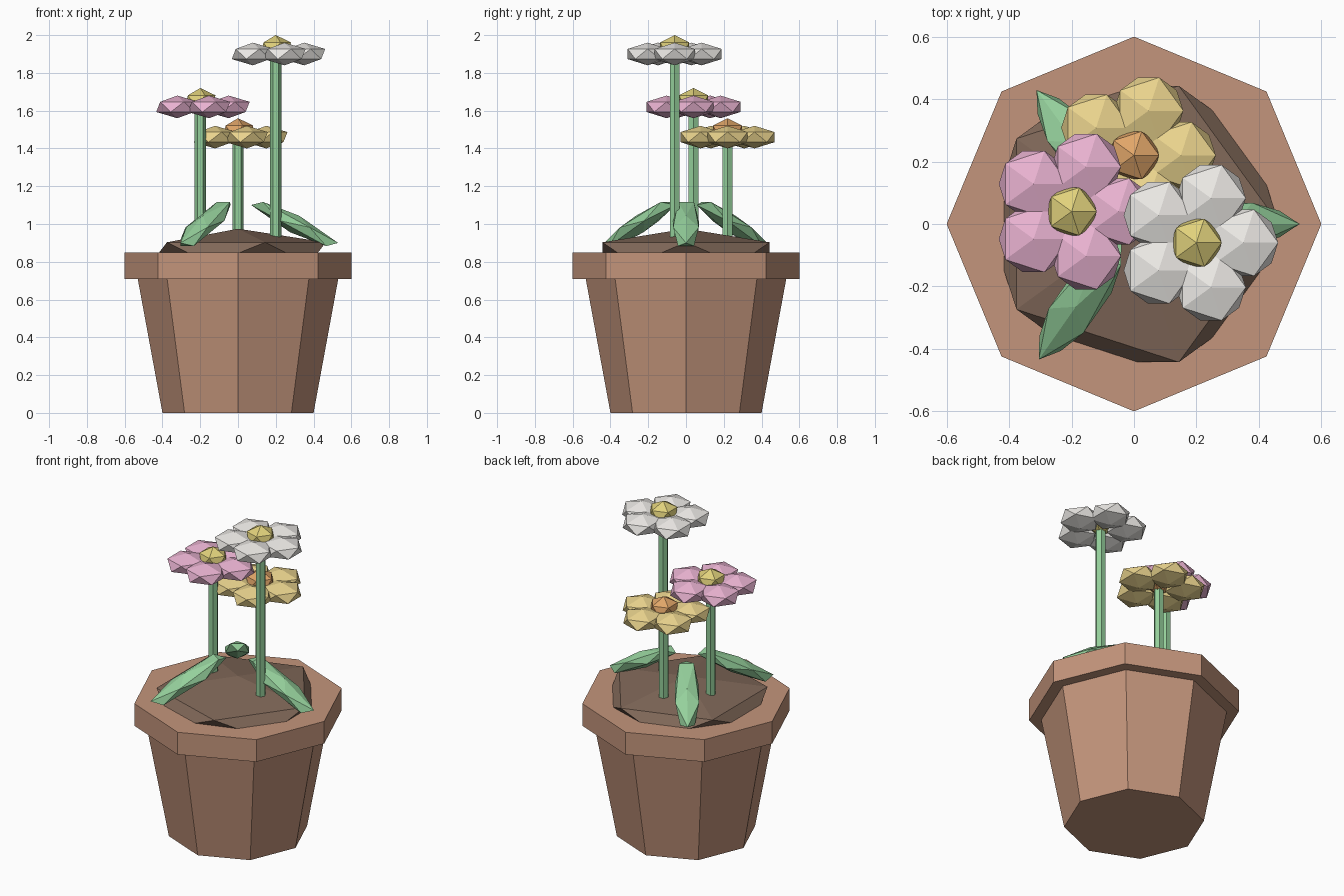
import bpy, math
from mathutils import Matrix, Vector

if "Cube" in bpy.data.objects:
    bpy.data.objects.remove(bpy.data.objects["Cube"])


def material(name, rgb):
    m = bpy.data.materials.new(name)
    m.diffuse_color = (*rgb, 1)
    m.use_nodes = True
    m.node_tree.nodes["Principled BSDF"].inputs["Base Color"].default_value = m.diffuse_color
    return m


CLAY = material("clay", (0.55, 0.30, 0.20))
SOIL = material("soil", (0.22, 0.14, 0.10))
GREEN = material("green", (0.30, 0.63, 0.33))
WHITE = material("white", (0.83, 0.81, 0.78))
PINK = material("pink", (0.82, 0.45, 0.64))
YELLOW = material("yellow", (0.83, 0.66, 0.27))
GOLD = material("gold", (0.75, 0.64, 0.20))
ORANGE = material("orange", (0.75, 0.38, 0.14))


def prism(name, mat, sides, r0, r1, z0, z1, x=0, y=0):
    bpy.ops.mesh.primitive_cone_add(vertices=sides, radius1=r0, radius2=r1, depth=z1 - z0)
    ob = bpy.context.object
    # turn so that a corner lies on the x axis
    ob.data.transform(Matrix.Translation((x, y, (z0 + z1) / 2)) @ Matrix.Rotation(math.pi / 2, 4, 'Z'))
    ob.name = name
    ob.data.materials.append(mat)


def blob(name, mat, loc, size, turn=0, tilt=0):
    bpy.ops.mesh.primitive_ico_sphere_add(subdivisions=1, radius=1)
    ob = bpy.context.object
    ob.data.transform(Matrix.Translation(loc) @ Matrix.Rotation(turn, 4, 'Z')
                      @ Matrix.Rotation(tilt, 4, 'Y') @ Matrix.Diagonal((*size, 1)))
    ob.name = name
    ob.data.materials.append(mat)


# Pot, rim and soil mound
prism("pot_body", CLAY, 8, 0.40, 0.54, 0, 0.76)
prism("pot_rim", CLAY, 8, 0.60, 0.60, 0.71, 0.85)
blob("soil", SOIL, (0, 0, 0.845), (0.52, 0.52, 0.13))

# Flowers: stem, ring of five petals, centre
for label, x, y, z, petal, centre in (("white", 0.20, -0.06, 1.90, WHITE, GOLD),
                                      ("pink", -0.20, 0.04, 1.62, PINK, GOLD),
                                      ("yellow", 0.0, 0.22, 1.46, YELLOW, ORANGE)):
    prism(label + "_stem", GREEN, 6, 0.03, 0.03, 0.85, z, x, y)
    for i in range(5):
        a = i * math.tau / 5
        blob(f"{label}_petal_{i + 1}", petal,
             Vector((x + 0.15 * math.cos(a), y + 0.15 * math.sin(a), z)), (0.125, 0.125, 0.06), a)
    blob(label + "_centre", centre, (x, y, z + 0.03), (0.09, 0.09, 0.07))

# Leaves drooping outward
for i, a in enumerate((0, 2.2, 4.1)):
    blob(f"leaf_{i + 1}", GREEN, (0.3 * math.cos(a), 0.3 * math.sin(a), 1.0), (0.28, 0.08, 0.05), a, 0.5)
